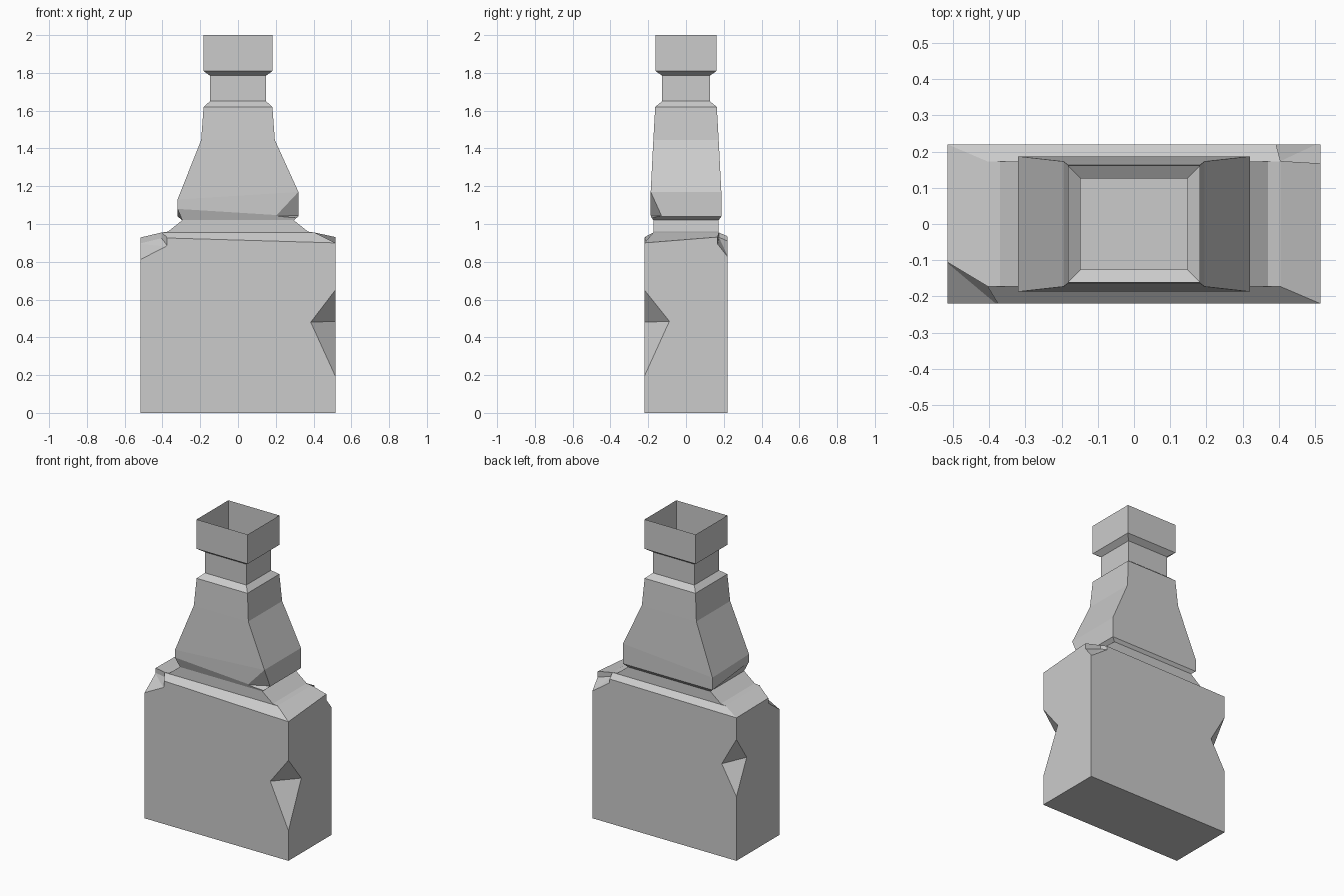
import bpy, bmesh
from mathutils import Vector

if "Cube" in bpy.data.objects:
    bpy.data.objects.remove(bpy.data.objects["Cube"])


def add_object(name, bm):
    bmesh.ops.recalc_face_normals(bm, faces=bm.faces[:])
    me = bpy.data.meshes.new(name)
    bm.to_mesh(me)
    bm.free()
    ob = bpy.data.objects.new(name, me)
    bpy.context.collection.objects.link(ob)
    return ob


def stack(name, rings):
    """Skin rectangular rings; z is one height or (front-left, front-right, back-right, back-left)."""
    bm = bmesh.new()
    loops = []
    for hx, hy, z in rings:
        zs = z if isinstance(z, tuple) else (z,) * 4
        loops.append([bm.verts.new((sx * hx, sy * hy, h)) for (sx, sy), h in
                      zip(((-1, -1), (1, -1), (1, 1), (-1, 1)), zs)])
    for a, b in zip(loops, loops[1:]):
        for i in range(4):
            j = (i + 1) % 4
            bm.faces.new((a[i], a[j], b[j], b[i]))
    bm.faces.new(loops[0])
    bm.faces.new(loops[-1])
    return add_object(name, bm)


def hull(name, points):
    bm = bmesh.new()
    for p in points:
        bm.verts.new(p)
    bmesh.ops.convex_hull(bm, input=bm.verts[:])
    ob = add_object(name, bm)
    ob.hide_render = True
    return ob


def edge_chip(top, bottom, a, b, k=0.3):
    """Wedge whose inner edge is a-b, opening out past the block edge."""
    top, bottom, a, b = map(Vector, (top, bottom, a, b))
    mid = (a + b) / 2
    return hull("edge_chip_cutter", [mid + (p - mid) * (1 + k) for p in (top, bottom, a, b)])


def corner_chip(points, sx, sy):
    """Broken top corner: sloped floor points carried straight up and pushed outward."""
    pts = []
    for x, y, z in points:
        x += sx * 0.01 if abs(x) > 0.51 else 0
        y += sy * 0.01 if abs(y) > 0.21 else 0
        pts += [(x, y, z), (x, y, 1.0)]
    return hull("corner_chip_cutter", pts)


# Worn stone stack: block, ledge, tapered body, neck and open cap
body = stack("stone_stack", [
    (0.515, 0.22, 0),
    (0.515, 0.22, (0.93, 0.90, 0.935, 0.925)),
    (0.405, 0.173, 0.955),
    (0.37, 0.173, 0.96),
    (0.295, 0.173, 1.02),
    (0.32, 0.187, (1.08, 1.04, 1.04, 1.04)),
    (0.32, 0.187, (1.13, 1.17, 1.17, 1.12)),
    (0.195, 0.173, 1.445),
    (0.182, 0.163, 1.62),
    (0.148, 0.126, 1.65),
    (0.148, 0.126, 1.785),
    (0.183, 0.162, 1.81),
    (0.183, 0.162, 2.0),
])

# Chips on the block edges, the body foot and the two broken top corners
cutters = [
    edge_chip((0.515, -0.22, 0.65), (0.515, -0.22, 0.195), (0.385, -0.22, 0.48), (0.515, -0.088, 0.485)),
    edge_chip((-0.515, 0.22, 0.785), (-0.515, 0.22, 0.415), (-0.41, 0.22, 0.60), (-0.515, 0.115, 0.63)),
    edge_chip((0.32, -0.187, 1.17), (0.32, -0.187, 1.03), (0.20, -0.187, 1.042), (0.32, -0.13, 1.045)),
    corner_chip([(-0.515, -0.22, 0.80), (-0.37, -0.22, 0.88),
                 (-0.405, -0.172, 0.925), (-0.515, -0.10, 0.895)], -1, -1),
    corner_chip([(0.515, 0.22, 0.81), (0.39, 0.22, 0.905),
                 (0.405, 0.174, 0.93), (0.515, 0.167, 0.89)], 1, 1),
]
for c in cutters:
    mod = body.modifiers.new("chip", 'BOOLEAN')
    mod.operation = 'DIFFERENCE'
    mod.solver = 'EXACT'
    mod.object = c

# Bake the cuts, then open the top of the cap
deps = bpy.context.evaluated_depsgraph_get()
baked = bpy.data.meshes.new_from_object(body.evaluated_get(deps))
body.modifiers.clear()
body.data = baked
for c in cutters:
    bpy.data.objects.remove(c)
bm = bmesh.new()
bm.from_mesh(baked)
lid = [f for f in bm.faces if all(v.co.z > 1.99 for v in f.verts)]
bmesh.ops.delete(bm, geom=lid, context='FACES_ONLY')
bm.to_mesh(baked)
bm.free()
